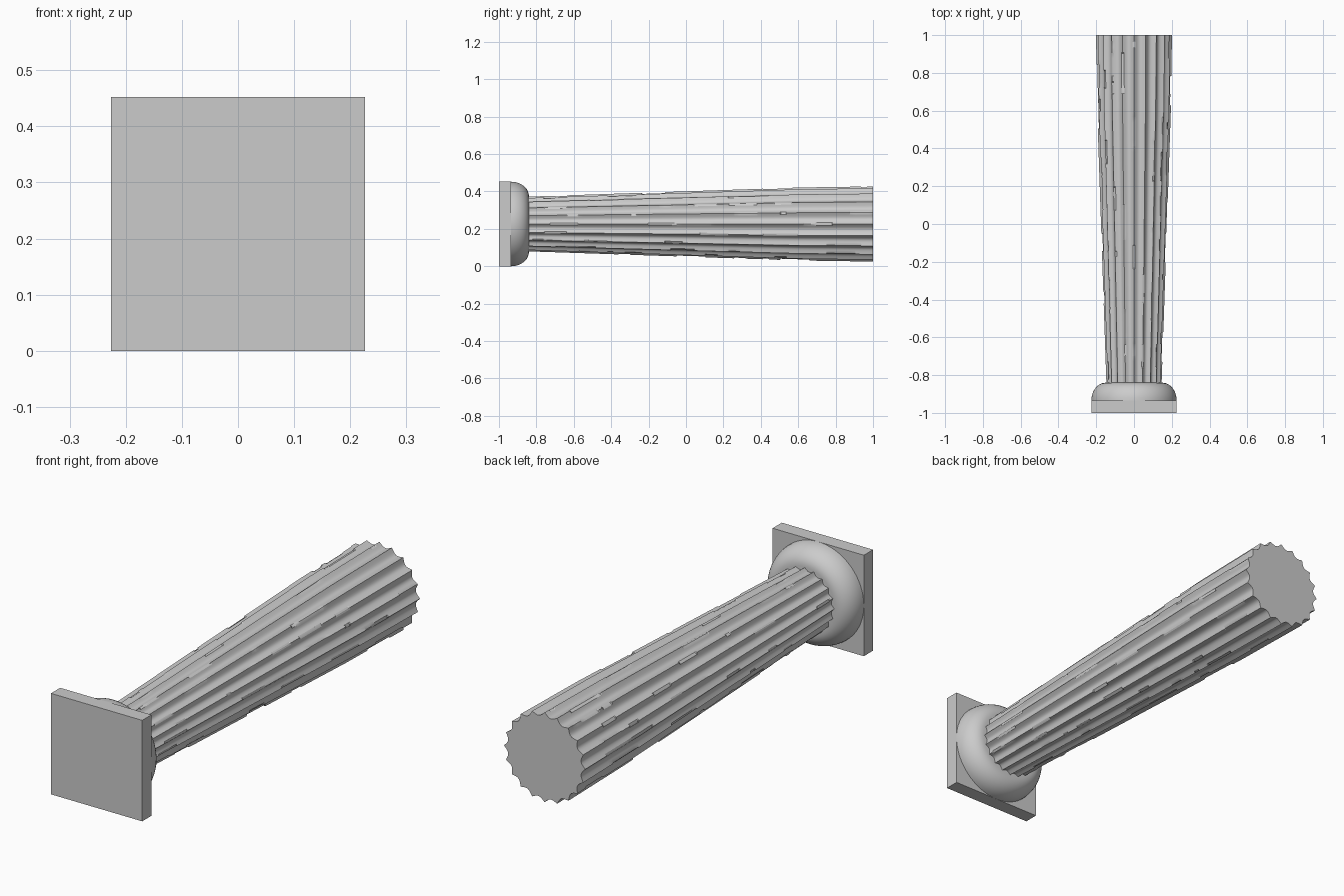
import bpy, bmesh, math, random

if "Cube" in bpy.data.objects:
    bpy.data.objects.remove(bpy.data.objects["Cube"])

random.seed(7)
CZ = 0.226      # height of the column axis
FLUTES, STEPS = 20, 8


def finish(name, bm, angle=30):
    bmesh.ops.recalc_face_normals(bm, faces=bm.faces)
    mesh = bpy.data.meshes.new(name)
    bm.to_mesh(mesh)
    bm.free()
    ob = bpy.data.objects.new(name, mesh)
    bpy.context.collection.objects.link(ob)
    bpy.ops.object.select_all(action='DESELECT')
    ob.select_set(True)
    bpy.context.view_layer.objects.active = ob
    bpy.ops.object.shade_smooth_by_angle(angle=math.radians(angle))
    return ob


def loft(name, stations, count, radius, angle=30):
    """Skin closed rings along y; radius(i, k) gives each ring point's radius."""
    bm = bmesh.new()
    rings = []
    for i, y in enumerate(stations):
        ring = []
        for k in range(count):
            a = 2 * math.pi * k / count
            r = radius(i, k)
            ring.append(bm.verts.new((r * math.sin(a), y, CZ + r * math.cos(a))))
        rings.append(ring)
    for a, b in zip(rings, rings[1:]):
        for k in range(count):
            n = (k + 1) % count
            bm.faces.new((a[k], a[n], b[n], b[k]))
    bm.faces.new(rings[0])
    bm.faces.new(rings[-1])
    return finish(name, bm, angle)


# Square slab
bm = bmesh.new()
bmesh.ops.create_cube(bm, size=1)
for v in bm.verts:
    v.co = (v.co.x * 0.452, -0.9675 + v.co.y * 0.065, CZ + v.co.z * 0.452)
finish("abacus", bm)

# Rounded cushion
N = 10
arc = [math.pi / 2 * i / N for i in range(N + 1)]
loft("echinus", [-0.935 + 0.095 * math.sin(t) for t in arc], 64,
     lambda i, k: 0.15 + 0.076 * math.cos(arc[i]), 40)

# Fluted shaft: stations in close pairs so chips have crisp ends
ROWS = 60
ys = []
for j in range(ROWS):
    y0 = -0.85 + 1.85 * j / ROWS
    ys += [y0, y0 + 1.85 / ROWS - 0.004]
ys.append(1.0)

# Worn ridges: each ridge has random chipped runs
chips = [[0.0] * (ROWS + 1) for _ in range(FLUTES)]
for ridge in chips:
    for _ in range(5):
        start, depth = random.randrange(ROWS), random.uniform(0.15, 0.4)
        for j in range(start, min(ROWS, start + random.randint(1, 6))):
            ridge[j] = depth


def shaft_radius(i, k):
    y = ys[i]
    r = 0.146 + 0.049 * min(1, (y + 0.85) / 1.45) + 0.006 * max(0, (y - 0.6) / 0.4)
    t = (k % STEPS) / STEPS
    flute = k // STEPS
    near = flute if t < 0.5 else (flute + 1) % FLUTES
    dip = math.sin(math.pi * t)
    return r * (1 - 0.09 * max(dip, chips[near][i // 2]))


loft("fluted_shaft", ys, FLUTES * STEPS, shaft_radius, 25)
